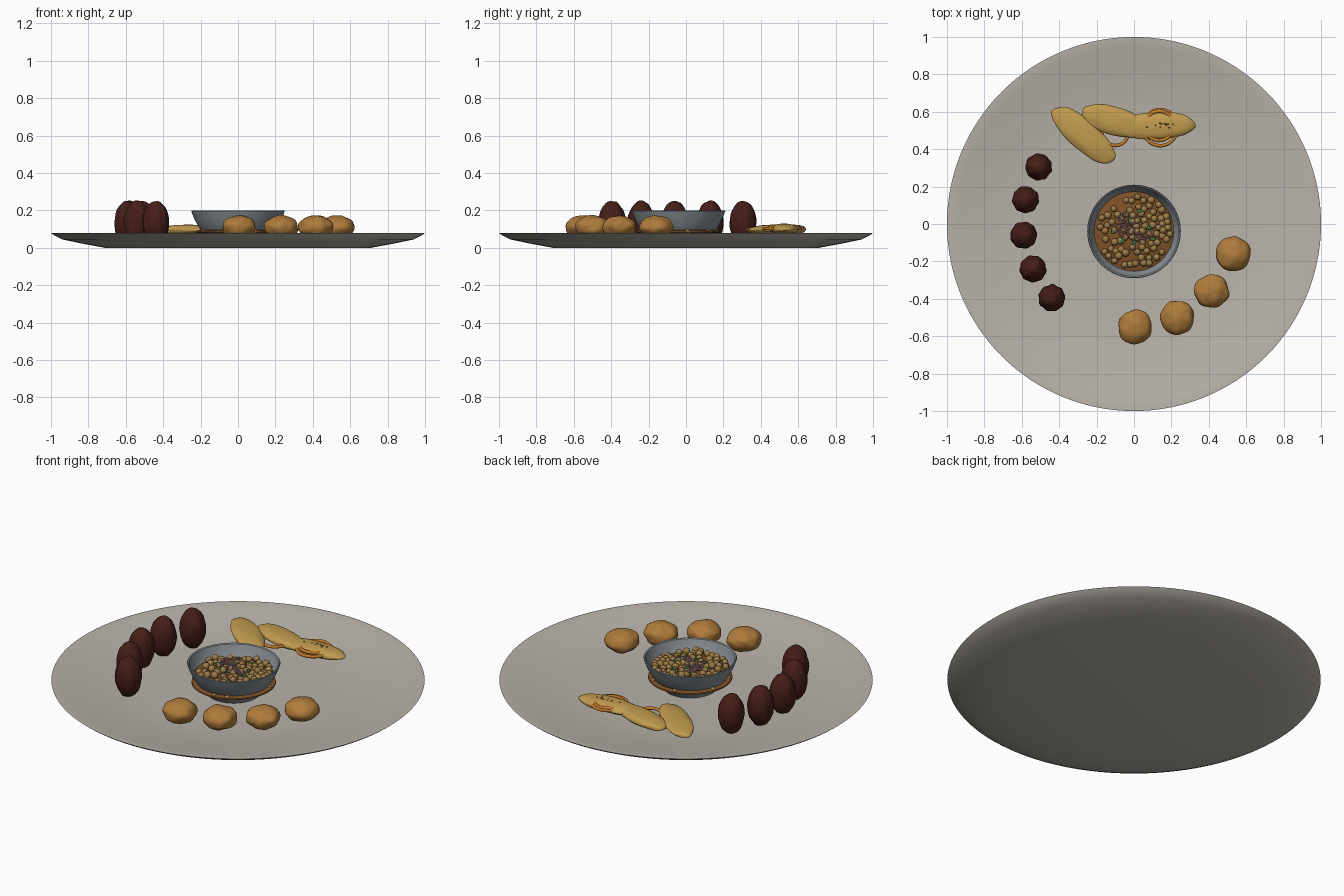
import bpy, bmesh, math, random
from mathutils import Vector, noise

random.seed(7)
cube = bpy.data.objects.get("Cube")
if cube:
    bpy.data.objects.remove(cube, do_unlink=True)


def material(name, rgb, rough=0.6):
    m = bpy.data.materials.new(name)
    m.use_nodes = True
    m.diffuse_color = (*rgb, 1)
    bsdf = m.node_tree.nodes["Principled BSDF"]
    bsdf.inputs["Base Color"].default_value = (*rgb, 1)
    bsdf.inputs["Roughness"].default_value = rough
    return m


CERAMIC = material("ceramic", (0.48, 0.45, 0.40), 0.4)
SLATE = material("slate_glaze", (0.25, 0.28, 0.30), 0.4)
SAUCE = material("sauce", (0.21, 0.085, 0.02))
PEA = material("chickpea", (0.34, 0.20, 0.065))
ONION = material("onion", (0.45, 0.28, 0.36))
HERB = material("herb", (0.04, 0.20, 0.05))
DATE = material("date_skin", (0.062, 0.013, 0.009))
DOUGH = material("fried_dough", (0.43, 0.20, 0.045))
BREAD = material("bread", (0.54, 0.33, 0.08))
PEEL = material("orange_peel", (0.55, 0.20, 0.025))
CHAR = material("char", (0.22, 0.11, 0.03))


def finish(name, bm, mat, loc=(0, 0, 0), rot=(0, 0, 0), sharp=40):
    bmesh.ops.recalc_face_normals(bm, faces=bm.faces)
    mesh = bpy.data.meshes.new(name)
    bm.to_mesh(mesh)
    bm.free()
    obj = bpy.data.objects.new(name, mesh)
    bpy.context.collection.objects.link(obj)
    obj.location, obj.rotation_euler = loc, rot
    mesh.materials.append(mat)
    bpy.ops.object.select_all(action='DESELECT')
    obj.select_set(True)
    bpy.context.view_layer.objects.active = obj
    bpy.ops.object.shade_smooth_by_angle(angle=math.radians(sharp))
    return obj


def lathe(name, profile, mat, loc=(0, 0, 0), steps=96):
    # Spin a radius/height profile into a closed solid
    bm = bmesh.new()
    verts = [bm.verts.new((r, 0, z)) for r, z in profile]
    edges = [bm.edges.new(p) for p in zip(verts, verts[1:])]
    bmesh.ops.spin(bm, geom=verts + edges, axis=(0, 0, 1), cent=(0, 0, 0),
                   steps=steps, angle=math.tau)
    bmesh.ops.remove_doubles(bm, verts=bm.verts, dist=0.0002)
    return finish(name, bm, mat, loc)


def lump(name, size, mat, loc, turn=0, rough=0.06, scale=2.0, ridges=0, blunt=1.0):
    # Ellipsoid with uneven skin, optional lengthwise ridges and blunter ends
    bm = bmesh.new()
    bmesh.ops.create_uvsphere(bm, u_segments=40, v_segments=20, radius=1)
    seed = Vector([random.uniform(-20, 20) for _ in range(3)])
    for v in bm.verts:
        k = 1 + rough * noise.noise(v.co * scale + seed)
        if ridges:
            wave = math.sin(ridges * math.atan2(v.co.y, v.co.x) + 2 * v.co.z)
            k += 0.03 * wave * (1 - v.co.z ** 2)
        co = Vector((v.co.x, math.copysign(abs(v.co.y) ** blunt, v.co.y), v.co.z))
        v.co = Vector([c * k * s for c, s in zip(co, size)])
    return finish(name, bm, mat, loc, (0, 0, turn), 75)


def ring(name, radius, thick, mat, loc, rot=(0, 0, 0), squash=1.0, sweep=math.tau):
    # Loop or open arc of round section
    bm = bmesh.new()
    n = 10
    loop = [bm.verts.new((radius + thick * math.cos(i * math.tau / n), 0,
                          thick * math.sin(i * math.tau / n))) for i in range(n)]
    face = bm.faces.new(loop)
    edges = list(face.edges)
    if sweep >= math.tau:
        bmesh.ops.delete(bm, geom=[face], context='FACES_ONLY')
    res = bmesh.ops.spin(bm, geom=loop + edges, axis=(0, 0, 1), cent=(0, 0, 0),
                         steps=32, angle=sweep)
    if sweep < math.tau:
        bm.faces.new([e for e in res["geom_last"] if isinstance(e, bmesh.types.BMVert)])
    bmesh.ops.remove_doubles(bm, verts=bm.verts, dist=0.0001)
    bmesh.ops.scale(bm, vec=(1, squash, 1), verts=bm.verts)
    return finish(name, bm, mat, loc, rot, 60)


# Serving plate with a shallow dished top
lathe("plate", [(0, 0), (0.71, 0), (0.83, 0.022), (0.94, 0.045), (0.985, 0.068),
                (1, 0.08), (0.985, 0.08), (0.94, 0.073), (0.86, 0.06), (0.77, 0.047),
                (0.68, 0.036), (0.6, 0.029), (0.5, 0.025), (0, 0.024)], CERAMIC, steps=128)

# Bowl with sauce inside and a rim of sauce around its base
BX, BY = 0.0, -0.04
lathe("bowl", [(0, 0.02), (0.14, 0.02), (0.165, 0.06), (0.193, 0.085), (0.213, 0.115),
               (0.234, 0.155), (0.25, 0.196), (0.247, 0.201), (0.24, 0.197), (0.226, 0.156),
               (0.207, 0.12), (0.185, 0.1), (0, 0.1)], SLATE, (BX, BY, 0))
lathe("stew_sauce", [(0, 0.12), (0.2, 0.12), (0.213, 0.132), (0.195, 0.137),
                     (0, 0.142)], SAUCE, (BX, BY, 0), 64)
lathe("sauce_spill", [(0, 0.075), (0.205, 0.075), (0.226, 0.083), (0.225, 0.09),
                      (0.2, 0.095), (0, 0.095)], SAUCE, (BX, BY, 0), 64)


def pea_at(bm, x, y, z, r):
    res = bmesh.ops.create_icosphere(bm, subdivisions=2, radius=r)
    bmesh.ops.translate(bm, verts=res["verts"], vec=(x, y, z))


# Chickpeas heaped in uneven clusters, with a few around the base
peas = bmesh.new()
spots = []
clusters = [(0.1, 0.13, 0.05), (0.13, 0.05, 0.05), (0.06, -0.15, 0.06),
            (-0.15, 0.07, 0.035), (0.03, 0.0, 0.06), (-0.1, -0.12, 0.05)]
weights = [24, 20, 14, 8, 12, 6]
for _ in range(4000):
    cx, cy, spread = random.choices(clusters, weights)[0]
    p = Vector((random.gauss(cx, spread), random.gauss(cy, spread)))
    if len(spots) < 80 and p.length < 0.195 and all((p - q).length > 0.027 for q in spots):
        spots.append(p)
        pea_at(peas, p.x, p.y, 0.148 + random.uniform(-0.004, 0.01),
               random.uniform(0.017, 0.021))
for i in range(7):
    a = i * math.tau / 7 + random.uniform(-0.3, 0.3)
    pea_at(peas, 0.207 * math.cos(a), 0.207 * math.sin(a), 0.086, 0.015)
finish("chickpeas", peas, PEA, (BX, BY, 0), sharp=60)

# Onion slivers and herb flakes on the stew
for i in range(15):
    x, y = [(-0.05, 0.07), (0.04, -0.035), (-0.06, 0.0)][i % 3]
    ring(f"onion_sliver_{i}", random.uniform(0.02, 0.032), 0.0035, ONION,
         (x + random.gauss(0, 0.018), BY + y + random.gauss(0, 0.018),
          random.uniform(0.165, 0.178)),
         (random.uniform(-0.4, 0.4), random.uniform(-0.4, 0.4), random.uniform(0, 6)), 0.8, 4.2)
for i, (x, y) in enumerate([(0.03, 0.11), (-0.11, 0.0), (-0.06, -0.05), (0.08, 0.02),
                            (0.0, -0.06), (-0.02, 0.06), (0.1, -0.04)]):
    lump(f"herb_flake_{i}", (0.015, 0.009, 0.004), HERB, (x, BY + y, 0.165), i)

# Dates standing in an arc
for i, (x, y) in enumerate([(-0.51, 0.305), (-0.58, 0.13), (-0.59, -0.06),
                            (-0.54, -0.24), (-0.44, -0.395)]):
    lump(f"date_{i}", (0.071, 0.071, 0.116), DATE, (x, y, 0.135),
         random.uniform(0, 6), 0.05, 2.5, ridges=9)

# Fried dough balls in an arc
for i, (x, y) in enumerate([(0.005, -0.55), (0.23, -0.5), (0.415, -0.36), (0.53, -0.16)]):
    lump(f"dough_ball_{i}", (0.092, 0.092, 0.062), DOUGH, (x, y, 0.111),
         random.uniform(0, 6), 0.11, 1.8)

# Flat bread pieces, overlapping at the back
for i, (x, y, z, length, width, turn) in enumerate([
        (-0.27, 0.475, 0.095, 0.21, 0.078, -41),
        (-0.1, 0.55, 0.097, 0.19, 0.075, -16),
        (0.13, 0.525, 0.1, 0.195, 0.073, 2)]):
    lump(f"bread_piece_{i}", (length, width, 0.029), BREAD, (x, y, z),
         math.radians(turn), 0.07, 2.0, blunt=0.85)

# Peel rings tucked around the bread
for i, (x, y, z, r) in enumerate([(0.14, 0.515, 0.103, 0.092), (0.135, 0.525, 0.113, 0.075),
                                  (-0.1, 0.495, 0.095, 0.072)]):
    ring(f"peel_ring_{i}", r, 0.009, PEEL, (x, y, z), squash=1.05)

# Toasted specks
for i in range(12):
    lump(f"toast_speck_{i}", (0.005, 0.004, 0.003), CHAR,
         (random.gauss(0.13, 0.03), random.gauss(0.525, 0.012), 0.128))
